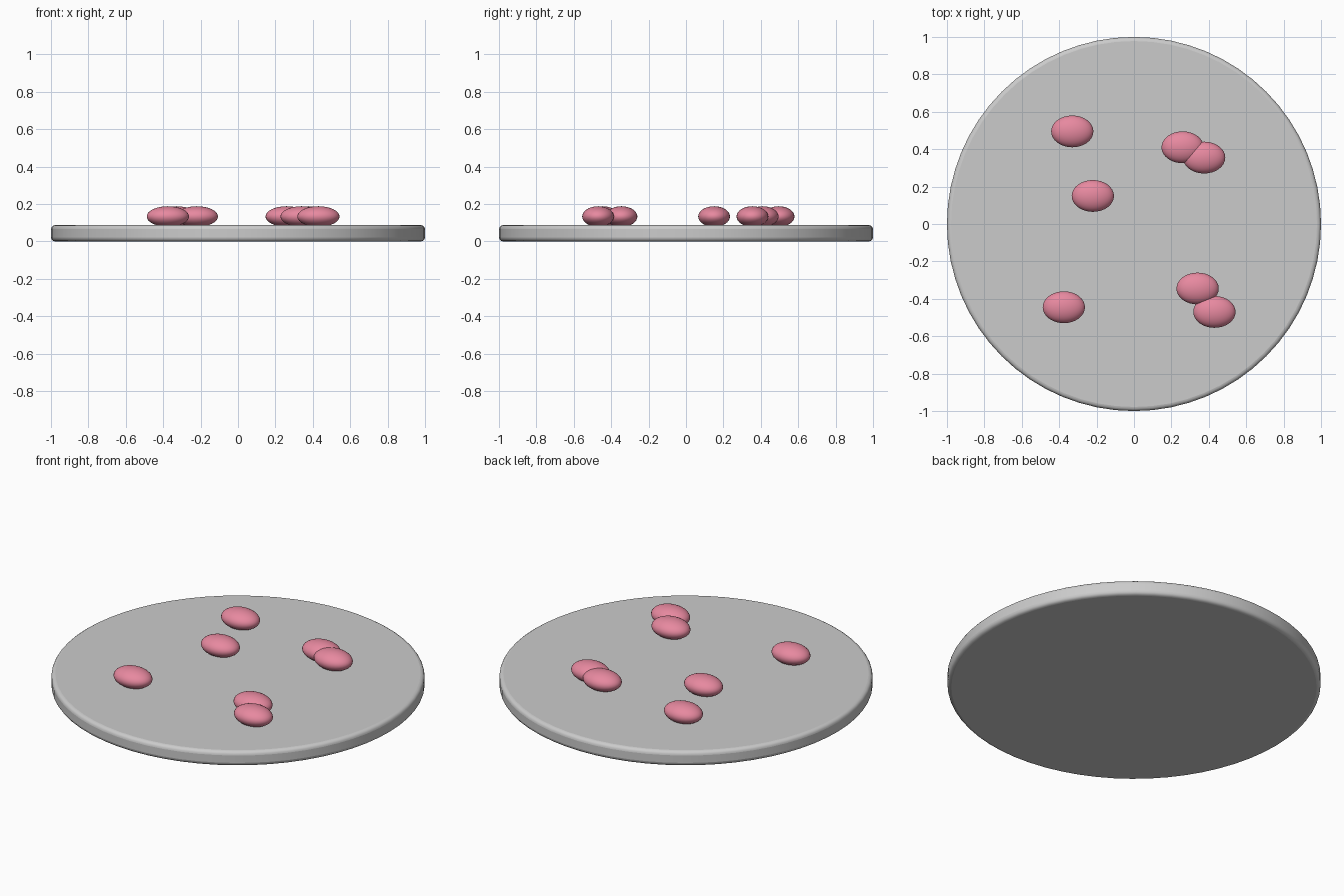
import bpy

default = bpy.data.objects.get("Cube")
if default:
    bpy.data.objects.remove(default, do_unlink=True)


def make_material(name, rgb):
    mat = bpy.data.materials.new(name)
    mat.use_nodes = True
    mat.diffuse_color = (*rgb, 1)
    mat.node_tree.nodes["Principled BSDF"].inputs["Base Color"].default_value = (*rgb, 1)
    return mat


grey = make_material("light grey", (0.6, 0.6, 0.6))
pink = make_material("pink", (0.8, 0.25, 0.35))

# Round plate with softened edges
THICKNESS = 0.087
bpy.ops.mesh.primitive_cylinder_add(vertices=64, radius=1, depth=THICKNESS,
                                    location=(0, 0, THICKNESS / 2))
plate = bpy.context.object
plate.name = "plate"
plate.data.materials.append(grey)
bevel = plate.modifiers.new("edge_bevel", "BEVEL")
bevel.width = 0.022
bevel.segments = 4
bevel.limit_method = "ANGLE"
bevel.angle_limit = 0.8
bpy.ops.object.shade_smooth_by_angle()

# Flattened oval pieces scattered on the plate
spots = [(-0.33, 0.495), (0.26, 0.41), (0.375, 0.355), (-0.22, 0.15),
         (-0.375, -0.445), (0.34, -0.345), (0.43, -0.47)]
for i, (x, y) in enumerate(spots, 1):
    bpy.ops.mesh.primitive_uv_sphere_add(segments=32, ring_count=16, radius=1,
                                         location=(x, y, 0.133))
    piece = bpy.context.object
    piece.name = f"oval_piece_{i}"
    piece.scale = (0.113, 0.085, 0.055)
    piece.data.materials.append(pink)
    bpy.ops.object.shade_smooth()
